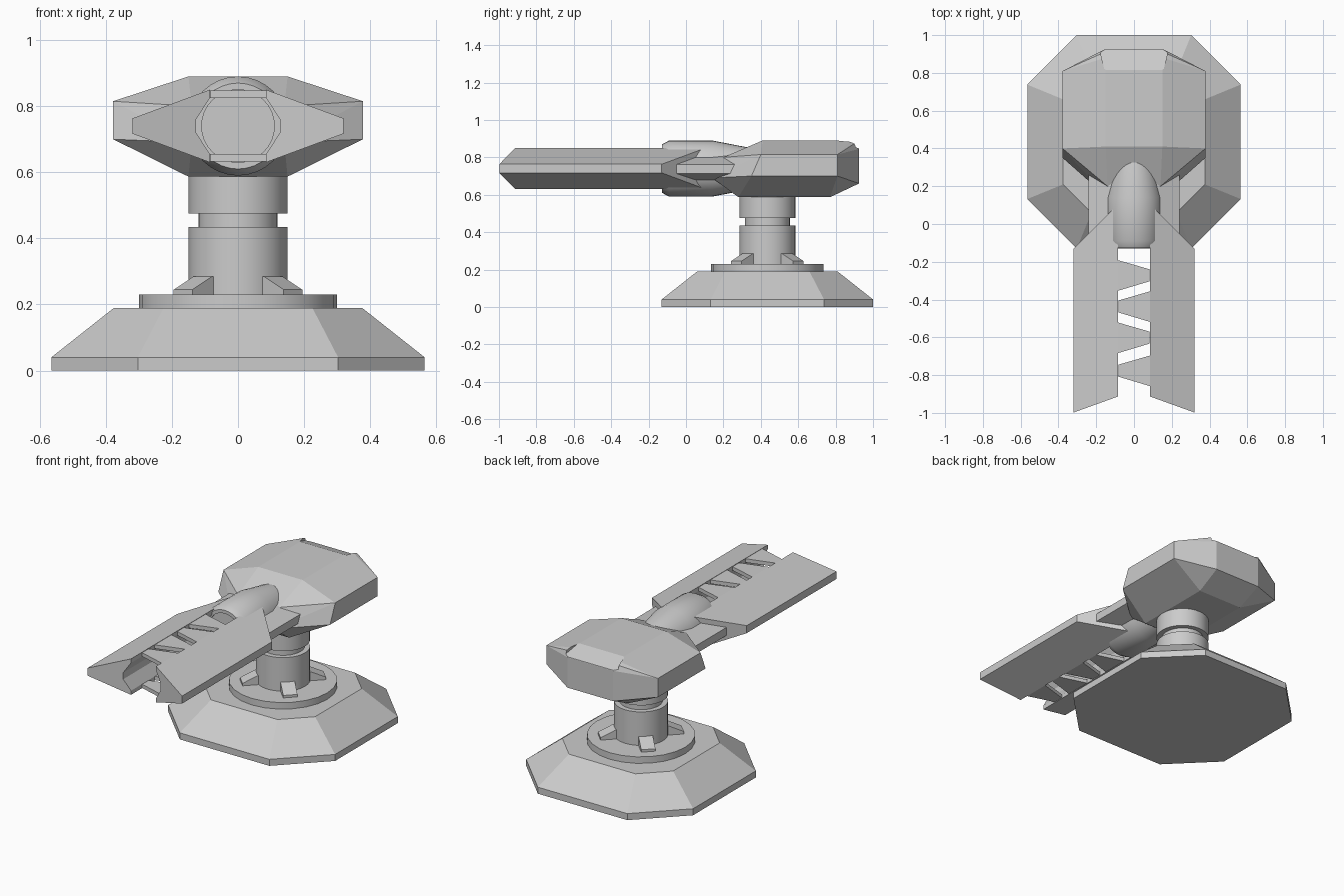
import bpy, bmesh, math
from mathutils import Vector, Matrix

if "Cube" in bpy.data.objects:
    bpy.data.objects.remove(bpy.data.objects["Cube"])

GREY = (0.6, 0.6, 0.6, 1)
mat = bpy.data.materials.new("plain grey")
mat.use_nodes = True
mat.diffuse_color = GREY
mat.node_tree.nodes["Principled BSDF"].inputs["Base Color"].default_value = GREY

CY = 0.435   # y of the turret's turning axis
BZ = 0.74    # height of the barrel axis


def finish(name, bm, smooth=False):
    bmesh.ops.recalc_face_normals(bm, faces=bm.faces)
    me = bpy.data.meshes.new(name)
    bm.to_mesh(me)
    bm.free()
    me.materials.append(mat)
    ob = bpy.data.objects.new(name, me)
    bpy.context.collection.objects.link(ob)
    if smooth:
        bpy.ops.object.select_all(action='DESELECT')
        bpy.context.view_layer.objects.active = ob
        ob.select_set(True)
        bpy.ops.object.shade_smooth_by_angle(angle=math.radians(30))
    return ob


def loft(name, rings, smooth=False):
    """Skin a closed solid through rings of equal point count."""
    bm = bmesh.new()
    vr = [[bm.verts.new(p) for p in r] for r in rings]
    n = len(rings[0])
    for a, b in zip(vr, vr[1:]):
        for i in range(n):
            j = (i + 1) % n
            bm.faces.new((a[i], a[j], b[j], b[i]))
    bm.faces.new(vr[0])
    bm.faces.new(vr[-1])
    return finish(name, bm, smooth)


def hull(name, pts):
    """Convex solid around the points, with flat areas merged."""
    bm = bmesh.new()
    for p in pts:
        bm.verts.new(p)
    out = bmesh.ops.convex_hull(bm, input=bm.verts)
    bad = [v for v in bm.verts if not v.link_faces]
    bmesh.ops.delete(bm, geom=bad, context='VERTS')
    bmesh.ops.dissolve_limit(bm, angle_limit=0.02, verts=bm.verts, edges=bm.edges)
    return finish(name, bm)


def lathe(name, profile, seg, axis='Z'):
    """Turn (radius, position) pairs round the turret axis or the barrel axis."""
    rings = []
    for r, h in profile:
        ring = []
        for i in range(seg):
            a = 2 * math.pi * i / seg
            c, s = r * math.cos(a), r * math.sin(a)
            ring.append((c, CY + s, h) if axis == 'Z' else (c, h, BZ + s))
        rings.append(ring)
    return loft(name, rings, True)


def both(pts):
    return [(s * x, y, z) for x, y, z in pts for s in (1, -1)]


# Eight-sided sloped base
def octagon(h, e, z):
    pts = [(e, -h), (h, -e), (h, e), (e, h), (-e, h), (-h, e), (-h, -e), (-e, -h)]
    return [(x, CY + y, z) for x, y in pts]


loft("base", [octagon(0.565, 0.303, 0), octagon(0.565, 0.303, 0.04),
              octagon(0.375, 0.225, 0.19)])

# Turning disc and grooved neck
lathe("base_disc", [(0.30, 0.18), (0.30, 0.23)], 24)
lathe("neck", [(0.15, 0.22), (0.15, 0.435), (0.12, 0.435), (0.12, 0.475),
               (0.15, 0.475), (0.15, 0.64)], 32)

# Four diagonal braces round the neck
for k in range(4):
    m = Matrix.Translation((0, CY, 0)) @ Matrix.Rotation(math.radians(45 + 90 * k), 4, 'Z')
    side = [(0.11, 0.225), (0.235, 0.225), (0.235, 0.245), (0.15, 0.285), (0.11, 0.285)]
    loft(f"neck_brace_{k + 1}",
         [[m @ Vector((r, w, z)) for r, z in side] for w in (-0.04, 0.04)])

# Faceted head
head = hull("head", both([
    (0.15, 0.41, 0.89), (0.15, 0.88, 0.89), (0.155, 0.91, 0.88),
    (0.155, 0.925, 0.845), (0.155, 0.925, 0.66), (0.15, 0.77, 0.587),
    (0.15, 0.28, 0.587), (0.14, 0.14, 0.69), (0.14, 0.20, 0.80),
    (0.378, 0.40, 0.815), (0.378, 0.81, 0.815),
    (0.378, 0.35, 0.70), (0.378, 0.81, 0.70)]))

# Sloping recess in the back of the head
cutter = hull("recess_cutter", both([
    (0.155, 0.81, 0.892), (0.19, 0.96, 0.834), (0.155, 0.81, 1.0), (0.19, 0.96, 1.0)]))
cutter.hide_render = True
mod = head.modifiers.new("recess", 'BOOLEAN')
mod.operation = 'DIFFERENCE'
mod.solver = 'EXACT'
mod.object = cutter
bpy.context.view_layer.objects.active = head
bpy.ops.object.modifier_apply(modifier=mod.name)
bpy.data.objects.remove(cutter)

# Round barrel root
lathe("barrel_root", [(0.11, -0.118), (0.11, -0.128), (0.13, -0.128), (0.15, -0.09),
                      (0.15, 0.14), (0.115, 0.32), (0.10, 0.40)], 32, 'Y')

# Barrel plates, arms and interlocking teeth
plate = [(0.32, 0.717), (0.32, 0.763), (0.085, 0.85), (0.085, 0.825),
         (0.127, 0.76), (0.127, 0.72), (0.085, 0.655), (0.085, 0.63)]
arm = [(0.24, 0.713), (0.24, 0.762), (0.11, 0.81), (0.11, 0.67)]
for side, s, starts in (("left", 1, (-0.355, -0.695)), ("right", -1, (-0.19, -0.52))):
    loft(f"{side}_barrel_plate", [
        [(s * x, -0.998 + (0.32 - x) * 0.36, z) for x, z in plate],
        [(s * x, -0.13 + (0.32 - x), z) for x, z in plate]])
    loft(f"{side}_arm", [
        [(s * x, -0.07 + (0.24 - x), z) for x, z in arm],
        [(s * x, 0.26, z) for x, z in arm]])
    for i, y in enumerate(starts):
        tooth = [(0.09, y), (-0.083, y - 0.05), (-0.083, y - 0.113), (0.09, y - 0.165)]
        for level, z0, z1 in (("upper", 0.825, 0.848), ("lower", 0.632, 0.655)):
            loft(f"{side}_{level}_tooth_{i + 1}",
                 [[(s * x, ty, z) for x, ty in tooth] for z in (z0, z1)])
